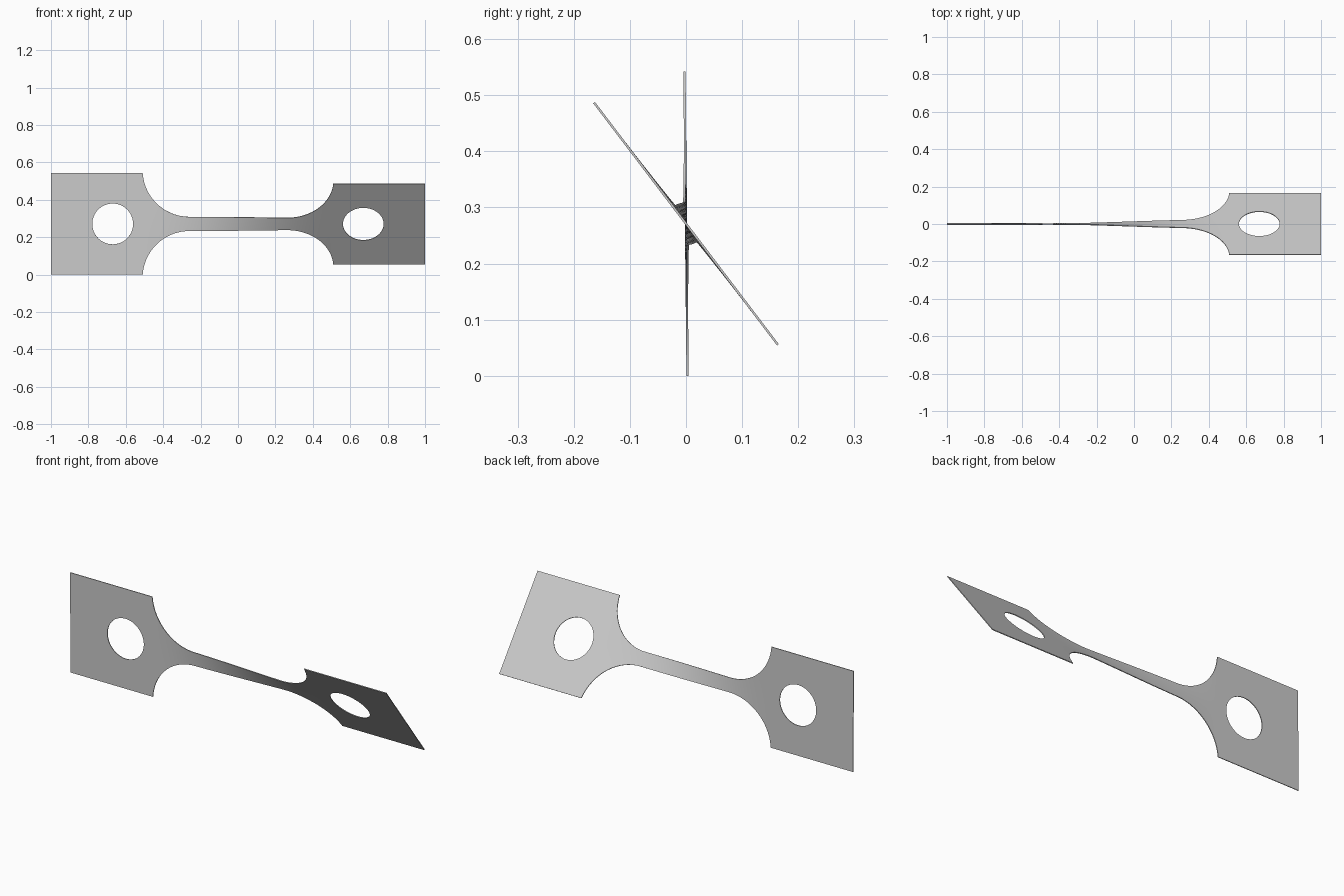
import bpy
import bmesh
from math import sin, cos, pi, sqrt, radians, asin

cube = bpy.data.objects.get("Cube")
if cube:
    bpy.data.objects.remove(cube, do_unlink=True)

HALF_WIDTH, NECK, FILLET = 0.271, 0.038, 0.25
HOLE_X, HOLE_R = 0.67, 0.109
ARC_X, ARC_V = 0.26, NECK + FILLET
THICKNESS = 0.004
SWEEP = asin((ARC_V - HALF_WIDTH) / FILLET)
SHOULDER = ARC_X + FILLET * cos(SWEEP)
ANGLE_START, ANGLE_END = radians(0.6), radians(37.2)


def outer(x):
    """Half width of the strip: narrow neck, round fillets, wide tabs."""
    x = abs(x)
    if x <= ARC_X:
        return NECK
    if x >= SHOULDER - 1e-6:
        return HALF_WIDTH
    return ARC_V - sqrt(FILLET ** 2 - (x - ARC_X) ** 2)


def inner(x):
    """Half height of the round hole."""
    return sqrt(max(0, HOLE_R ** 2 - (abs(x) - HOLE_X) ** 2))


def place(x, v):
    """Twist the flat strip about its long axis."""
    t = min(1, max(0, x + 0.5))
    a = ANGLE_START + (ANGLE_END - ANGLE_START) * t * t * (3 - 2 * t)
    return (x, -v * sin(a), HALF_WIDTH + v * cos(a))


# Stations along one half, mirrored to the other
half = [ARC_X * i / 16 for i in range(17)]
half += [ARC_X + FILLET * sin((pi / 2 - SWEEP) * i / 24) for i in range(1, 25)]
half += [HOLE_X - HOLE_R * cos(pi * i / 32) for i in range(33)]
half.append(1.0)
stations = [-x for x in reversed(half[1:])] + half

# Upper and lower bands, joined along the middle except at the holes
bm = bmesh.new()
for side in (1, -1):
    columns = []
    for x in stations:
        g, h = inner(x), outer(x)
        columns.append([bm.verts.new(place(x, side * (g + (h - g) * k / 4)))
                        for k in range(5)])
    for a, b in zip(columns, columns[1:]):
        for k in range(4):
            quad = [a[k], b[k], b[k + 1], a[k + 1]]
            bm.faces.new(quad if side > 0 else quad[::-1])
bmesh.ops.remove_doubles(bm, verts=bm.verts, dist=1e-5)
bmesh.ops.recalc_face_normals(bm, faces=bm.faces)
mesh = bpy.data.meshes.new("twisted_strip")
bm.to_mesh(mesh)
bm.free()
strip = bpy.data.objects.new("twisted_strip", mesh)
bpy.context.collection.objects.link(strip)

# Sheet thickness
solid = strip.modifiers.new("thickness", 'SOLIDIFY')
solid.thickness = THICKNESS
solid.offset = 0

# Plain grey metal
grey = bpy.data.materials.new("light_grey")
grey.use_nodes = True
color = (0.6, 0.6, 0.6, 1)
grey.diffuse_color = color
grey.node_tree.nodes["Principled BSDF"].inputs["Base Color"].default_value = color
mesh.materials.append(grey)

bpy.ops.object.select_all(action='DESELECT')
strip.select_set(True)
bpy.context.view_layer.objects.active = strip
bpy.ops.object.modifier_apply(modifier=solid.name)
bpy.ops.object.shade_smooth_by_angle(angle=radians(30))
